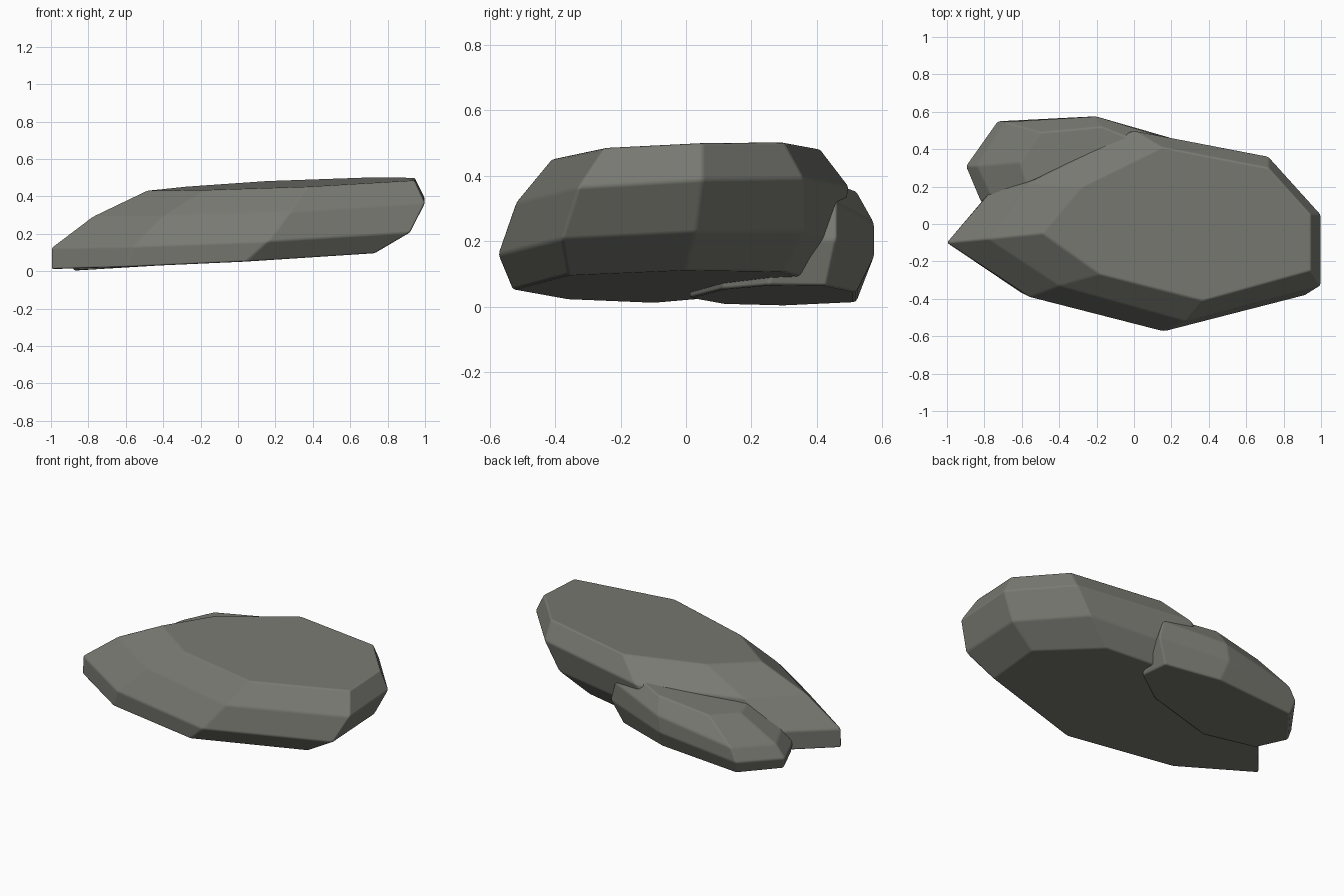
import bpy
import bmesh

# Remove the default cube if present
default_cube = bpy.data.objects.get("Cube")
if default_cube:
    bpy.data.objects.remove(default_cube, do_unlink=True)

# Single stone colour
stone_colour = (0.19, 0.192, 0.168, 1.0)
stone_material = bpy.data.materials.new("warm_grey_stone")
stone_material.use_nodes = True
stone_material.diffuse_color = stone_colour
shader = stone_material.node_tree.nodes["Principled BSDF"]
shader.inputs["Base Color"].default_value = stone_colour
shader.inputs["Roughness"].default_value = 0.9


def make_rock(name, rings, bevel_width):
    """Loft a faceted rock through tilted rings.

    Each ring is a tilt plane (height, slope along x, slope along y)
    followed by its outline as x, y pairs, counter-clockwise from above.
    """
    bm = bmesh.new()
    layers = []
    for (height, slope_x, slope_y), outline in rings:
        layer = []
        for x, y in outline:
            z = height + slope_x * x + slope_y * y
            layer.append(bm.verts.new((x, y, z)))
        layers.append(layer)

    # Side facets between neighbouring rings
    for lower, upper in zip(layers, layers[1:]):
        count = len(lower)
        for i in range(count):
            j = (i + 1) % count
            bm.faces.new((lower[i], lower[j], upper[j], upper[i]))

    # Flat underside and flat top
    bm.faces.new(list(reversed(layers[0])))
    bm.faces.new(layers[-1])
    bmesh.ops.recalc_face_normals(bm, faces=bm.faces[:])
    for face in bm.faces:
        face.smooth = True

    mesh = bpy.data.meshes.new(name)
    bm.to_mesh(mesh)
    bm.free()
    mesh.materials.append(stone_material)
    rock = bpy.data.objects.new(name, mesh)
    bpy.context.collection.objects.link(rock)

    # Slightly worn edges, with the facets kept flat
    bevel = rock.modifiers.new("worn_edges", "BEVEL")
    bevel.width = bevel_width
    bevel.segments = 2
    bevel.limit_method = "NONE"
    bevel.harden_normals = True
    return rock


# Large slab: underside, lower ring, upper ring, top
large_rings = [
    ((0.07, 0.055, 0.04),
     [(-1, -.1), (-.6, -.37), (.04, -.53), (.73, -.36),
      (.75, 0), (.45, .3), (-.2, .4), (-.78, .16)]),
    ((0.18, 0.05, 0.05),
     [(-1, -.1), (-.56, -.39), (.16, -.575), (.92, -.38),
      (.92, .03), (.62, .36), (-.1, .46), (-.76, .18)]),
    ((0.335, 0.05, 0.06),
     [(-.78, -.08), (-.4, -.33), (.28, -.52), (1, -.33),
      (1, .05), (.72, .36), (0, .5), (-.56, .22)]),
    ((0.455, 0.045, 0.05),
     [(-.49, -.05), (-.18, -.27), (.37, -.41), (.945, -.25),
      (.945, .05), (.72, .3), (.15, .41), (-.28, .2)]),
]
make_rock("large_rock_slab", large_rings, 0.01)

# Small slab tucked under the rear corner
small_rings = [
    ((0.056, 0.06, 0),
     [(-.88, .3), (-.8, .11), (-.5, .01), (-.06, .11),
      (.15, .25), (.13, .43), (-.2, .52), (-.71, .52)]),
    ((0.18, 0.12, 0),
     [(-.9, .31), (-.82, .12), (-.5, .01), (-.06, .12),
      (.15, .28), (.2, .46), (-.22, .575), (-.73, .55)]),
    ((0.29, 0.17, 0),
     [(-.84, .31), (-.76, .14), (-.45, .05), (-.06, .15),
      (.12, .3), (.17, .46), (-.2, .575), (-.69, .545)]),
    ((0.38, 0.15, 0),
     [(-.61, .33), (-.57, .2), (-.35, .12), (-.05, .2),
      (.05, .3), (.05, .43), (-.17, .52), (-.5, .49)]),
]
make_rock("small_rock_slab", small_rings, 0.01)
